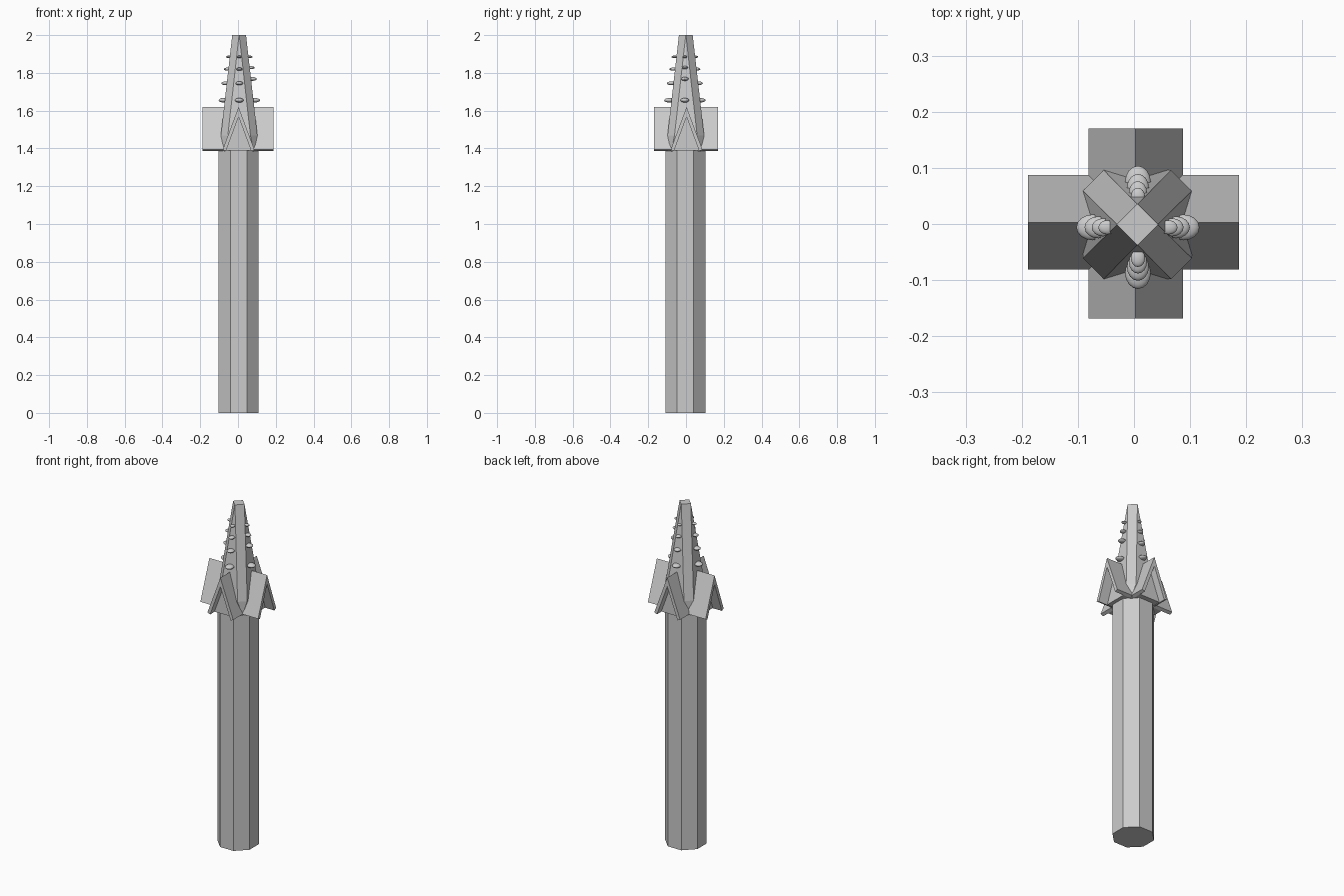
import bpy, math
from mathutils import Matrix, Vector

if "Cube" in bpy.data.objects:
    bpy.data.objects.remove(bpy.data.objects["Cube"])


def mesh_object(name, verts, faces):
    me = bpy.data.meshes.new(name)
    me.from_pydata(verts, [], faces)
    me.update()
    ob = bpy.data.objects.new(name, me)
    bpy.context.collection.objects.link(ob)
    return ob


def loft(name, rings):
    """Skin rings of equal point count and cap both ends."""
    n = len(rings[0])
    verts = [p for r in rings for p in r]
    faces = [tuple(reversed(range(n))),
             tuple(range(len(verts) - n, len(verts)))]
    for k in range(len(rings) - 1):
        for i in range(n):
            j = (i + 1) % n
            faces.append((k * n + i, k * n + j, (k + 1) * n + j, (k + 1) * n + i))
    return mesh_object(name, verts, faces)


def octagon(flat, half, z, cx, cy):
    """Eight points: sides on the axes at 'flat', each 'half' wide either way."""
    pts = []
    for q in range(4):
        c, s = round(math.cos(q * math.pi / 2)), round(math.sin(q * math.pi / 2))
        for x, y in ((flat, -half), (flat, half)):
            pts.append((cx + x * c - y * s, cy + x * s + y * c, z))
    return pts


# Octagonal shaft
loft("shaft", [octagon(0.105, 0.0435, z, 0.003, -0.003) for z in (0, 1.39)])

# Broached spire: square foot, octagonal waist, diamond tip
SX, SY = 0.006, -0.001
loft("spire", [octagon(0.078, 0.0775, 1.385, SX, SY),
               octagon(0.097, 0.060, 1.468, SX, SY),
               octagon(0.0365, 0.0005, 2.0, SX, SY)])


# Gables: chevron roof plates over a recessed triangular wall, on both axes
def gable(name, profile, length, along_x):
    rings = []
    for d in (-length, length):
        if along_x:
            rings.append([(d - 0.0005, u + 0.003, z) for u, z in profile])
        else:
            rings.append([(-u + 0.003, d + 0.001, z) for u, z in profile])
    return loft(name, rings)


roof = [(0.084, 1.394), (0, 1.62), (-0.084, 1.394),
        (-0.067, 1.386), (0, 1.567), (0.067, 1.386)]
wall = [(0.069, 1.388), (0, 1.572), (-0.069, 1.388)]
for axis, along_x, length in (("side", True, 0.188), ("front_back", False, 0.1695)):
    gable(axis + "_gable_roof", roof, length, along_x)
    gable(axis + "_gable_wall", wall, 0.13, along_x)

# Crockets: flattened beads climbing the four axis faces of the spire
for q in range(4):
    rot = Matrix.Rotation(q * math.pi / 2, 4, 'Z')
    heights = (1.655, 1.768, 1.828, 1.885) if q == 0 else (1.655, 1.745, 1.82, 1.885)
    for k, z in enumerate(heights):
        out = 0.097 - (z - 1.468) * 0.1137 + 0.005
        size = 1.0 - 0.15 * k
        pos = rot @ Vector((out, 0, 0)) + Vector((0.007, -0.006, z))
        bpy.ops.mesh.primitive_uv_sphere_add(
            segments=16, ring_count=8, radius=1, location=pos,
            rotation=(0, 0, q * math.pi / 2))
        ob = bpy.context.object
        ob.name = f"crocket_{q}_{k}"
        ob.scale = (0.029 * size, 0.023 * size, 0.012 * size)
        bpy.ops.object.shade_smooth()
